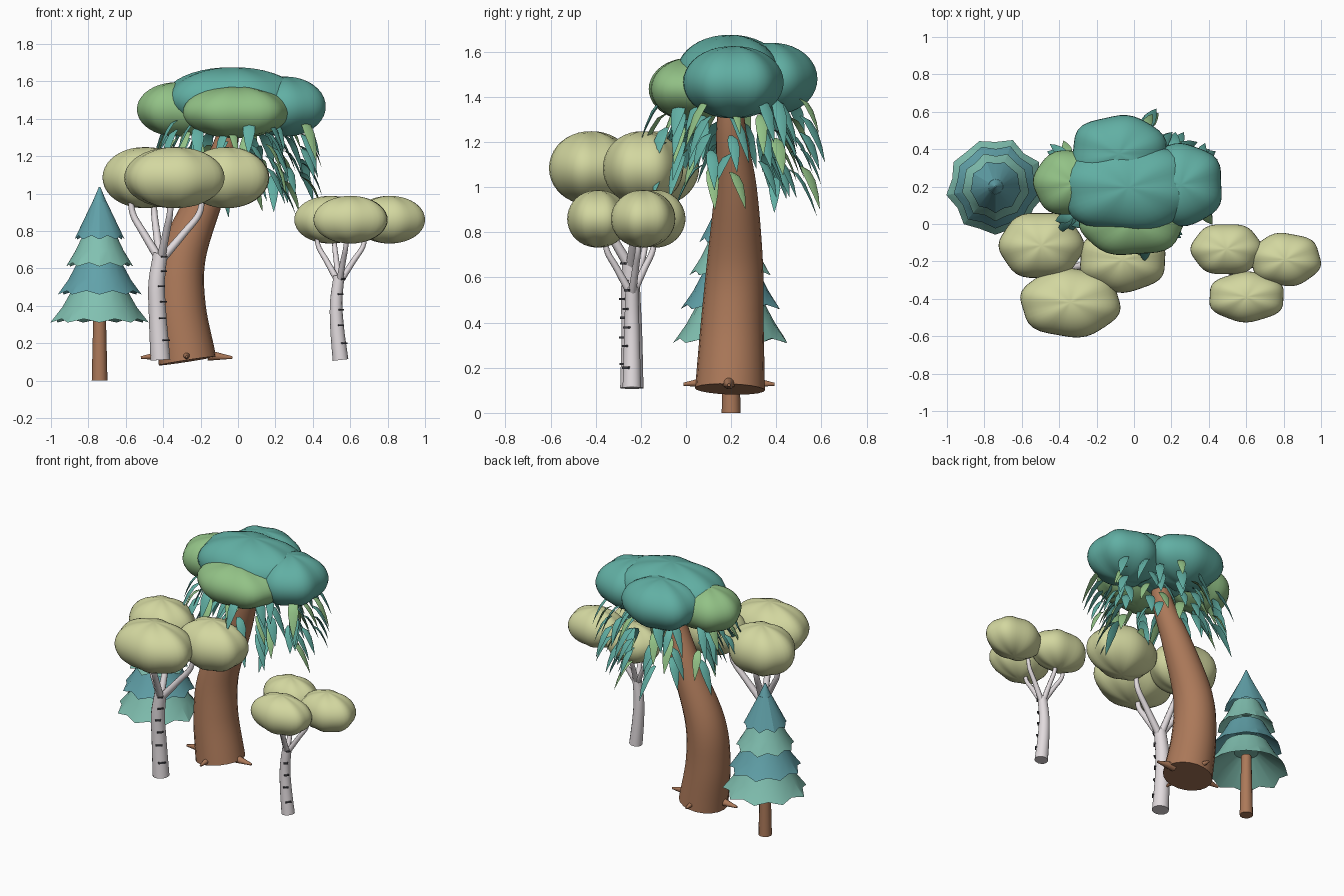
import bpy, bmesh, math, random
from math import sin, cos, pi
from mathutils import Vector

if "Cube" in bpy.data.objects:
    bpy.data.objects.remove(bpy.data.objects["Cube"])
random.seed(4)


def mat(name, c):
    m = bpy.data.materials.new(name)
    m.diffuse_color = (*c, 1)
    m.use_nodes = True
    m.node_tree.nodes["Principled BSDF"].inputs["Base Color"].default_value = m.diffuse_color
    return m


BARK = mat("bark", (0.41, 0.19, 0.10))
WHITE = mat("pale_bark", (0.76, 0.71, 0.73))
DARK = mat("bark_marks", (0.06, 0.06, 0.07))
TEAL = mat("teal_leaf", (0.12, 0.43, 0.37))
GREEN = mat("green_leaf", (0.29, 0.54, 0.24))
OLIVE = mat("olive_leaf", (0.65, 0.68, 0.35))
PINE_BLUE = mat("pine_blue", (0.12, 0.36, 0.40))
PINE_TEAL = mat("pine_teal", (0.22, 0.53, 0.44))


def finish(bm, name, m, smooth=None):
    bmesh.ops.recalc_face_normals(bm, faces=bm.faces)
    me = bpy.data.meshes.new(name)
    bm.to_mesh(me)
    bm.free()
    ob = bpy.data.objects.new(name, me)
    bpy.context.collection.objects.link(ob)
    me.materials.append(m)
    if smooth:
        bpy.ops.object.select_all(action='DESELECT')
        ob.select_set(True)
        bpy.context.view_layer.objects.active = ob
        bpy.ops.object.shade_smooth_by_angle(angle=math.radians(smooth))
    return ob


def loft(bm, rings):
    # bridge rings of points and cap both ends
    vs = [[bm.verts.new(p) for p in r] for r in rings]
    n = len(vs[0])
    for a, b in zip(vs, vs[1:]):
        for i in range(n):
            j = (i + 1) % n
            bm.faces.new((a[i], a[j], b[j], b[i]))
    bm.faces.new(vs[0][::-1])
    bm.faces.new(vs[-1])


def tube(bm, pts, sides=16, steps=5):
    # tapered tube through (x, y, z, radius) points
    P = [Vector(p) for p in pts]
    P = [2 * P[0] - P[1]] + P + [2 * P[-1] - P[-2]]
    path = []
    for i in range(1, len(P) - 2):
        a, b, c, d = P[i - 1:i + 3]
        for k in range(steps):
            t = k / steps
            path.append(0.5 * (2 * b + (c - a) * t + (2 * a - 5 * b + 4 * c - d) * t * t
                               + (3 * b - a - 3 * c + d) * t ** 3))
    path.append(P[-2])
    rings = []
    for i, p in enumerate(path):
        t = (path[min(i + 1, len(path) - 1)] - path[max(i - 1, 0)]).xyz.normalized()
        u = Vector((0, 1, 0)).cross(t).normalized()
        v = t.cross(u)
        rings.append([p.xyz + p.w * (u * cos(2 * pi * k / sides) + v * sin(2 * pi * k / sides))
                      for k in range(sides)])
    loft(bm, rings)


def blob(name, c, r, m, phase=0.0, square=0.01):
    # flattened foliage puff: full outline, soft lobes, slightly pleated toward the poles
    bm = bmesh.new()
    bmesh.ops.create_uvsphere(bm, u_segments=40, v_segments=20, radius=1)
    for v in bm.verts:
        x, y, z = v.co
        a = math.atan2(y, x)
        k = 1.0 + 0.03 * cos(6 * a + phase) - square * cos(4 * a)
        pleat = 1 + 0.03 * cos(6 * a + phase) * math.hypot(x, y)
        v.co = Vector((c[0] + r[0] * x * k, c[1] + r[1] * y * k, c[2] + r[2] * z * pleat))
    finish(bm, name, m, 60)


# --- pine: trunk and four scalloped skirts
PX, PY = -0.74, 0.2
bm = bmesh.new()
tube(bm, [(PX, PY, 0, 0.042), (PX, PY, 0.42, 0.032)], 12, 1)
finish(bm, "pine_trunk", BARK, 40)
for i, (z0, z1, r0, r1) in enumerate([(0.32, 0.50, 0.25, 0.14), (0.47, 0.64, 0.215, 0.115),
                                      (0.62, 0.79, 0.175, 0.085), (0.765, 1.035, 0.132, 0.004)]):
    bm = bmesh.new()
    n = 18

    def ring(r, z, wob):
        out = []
        for k in range(n):
            s = wob if k % 2 else -wob
            a = 2 * pi * k / n + 0.17
            e = 1 + s + wob * 0.4 * sin(2.3 * k + i)
            out.append((PX + r * e * cos(a), PY + r * e * sin(a), z - 0.2 * s))
        return out
    h = z1 - z0
    loft(bm, [ring(r0 * 0.3, z0 + h * 0.7, 0), ring(r0, z0, 0.05),
              ring(r1 + (r0 - r1) * 0.52, z0 + h * 0.42, 0.02), ring(r1, z1, 0)])
    finish(bm, f"pine_skirt_{i + 1}", PINE_BLUE if i % 2 else PINE_TEAL, 25)

# --- big leaning tree: trunk and roots
bm = bmesh.new()
tube(bm, [(-0.27, 0.195, 0.105, 0.155), (-0.312, 0.205, 0.4, 0.139), (-0.295, 0.217, 0.67, 0.124),
          (-0.165, 0.22, 1.0, 0.093), (-0.07, 0.2, 1.25, 0.066), (-0.03, 0.2, 1.45, 0.05)], 20, 6)
finish(bm, "big_trunk", BARK, 50)
for k in range(4):
    d = Vector((cos(k * pi / 2), sin(k * pi / 2), -0.09))
    bm = bmesh.new()
    bmesh.ops.create_cone(bm, cap_ends=True, segments=10, radius1=0.03, radius2=0.007, depth=0.13)
    ob = finish(bm, f"root_{k + 1}", BARK, 50)
    ob.rotation_euler = d.to_track_quat('Z', 'X').to_euler()
    reach = 0.18 if k % 2 == 0 else 0.137
    ob.location = Vector((-0.275, 0.19, 0.145)) + d * reach

# --- big tree canopy
for i, (c, r, m) in enumerate([((-0.03, 0.195, 1.505), (0.37, 0.24, 0.17), TEAL),
                               ((0.25, 0.21, 1.465), (0.228, 0.222, 0.16), TEAL),
                               ((-0.08, 0.375, 1.48), (0.26, 0.208, 0.16), TEAL),
                               ((-0.01, 0.02, 1.435), (0.285, 0.19, 0.138), GREEN),
                               ((-0.32, 0.22, 1.45), (0.22, 0.18, 0.145), GREEN)]):
    blob(f"big_canopy_{i + 1}", c, r, m, i * 1.3 + 1.5, 0.025)


# --- hanging leaves: curved blades in strands below the canopy
def leaf(bm, p, a, L, w):
    d, s = Vector((cos(a), sin(a), 0)), Vector((-sin(a), cos(a), 0))
    rings = []
    for t, k in ((0, 0.35), (0.2, 0.9), (0.45, 1), (0.75, 0.6), (1, 0.03)):
        q = p + d * L * 0.62 * t ** 0.8 - Vector((0, 0, L * t ** 1.4))
        nrm = (d + Vector((0, 0, 0.6))).normalized()
        rings.append([q + s * w * k, q + nrm * w * k * 0.3, q - s * w * k, q - nrm * w * k * 0.15])
    loft(bm, rings)


leaves = [bmesh.new(), bmesh.new()]
STRANDS = 17
for i in range(STRANDS):
    a = 2 * pi * i / STRANDS + random.uniform(-0.1, 0.1)
    k = (0.72, 1.04, 0.88)[i % 3]
    bx, by = -0.01 + 0.36 * k * cos(a), 0.21 + 0.29 * k * sin(a)
    low = 1.15 - 0.06 * cos(a - 0.7) + random.uniform(-0.05, 0.05)
    for j in range(5):
        z = 1.39 + (low - 1.39) * j / 4
        b = a + random.choice((-1, 1)) * random.uniform(0.1, 0.9)
        leaf(leaves[1 if (i * 3 + j) % 4 == 0 else 0], Vector((bx, by, z)), b,
             random.uniform(0.15, 0.22), random.uniform(0.025, 0.034))
finish(leaves[0], "hanging_leaves_teal", TEAL, 40)
finish(leaves[1], "hanging_leaves_green", GREEN, 40)


# --- pale trees: trunk, branches, bark marks and three puffs
def pale_tree(name, trunk, ends, puffs, marks):
    bm = bmesh.new()
    tube(bm, trunk, 14)
    x, y, z, r = trunk[-1]
    for ex, ey, ez in ends:
        dx, dy, h = ex - x, ey - y, ez - z
        tube(bm, [(x, y, z - 0.04, r * 0.62), (x + dx * 0.55, y + dy * 0.55, z + h * 0.33, r * 0.52),
                  (x + dx * 0.92, y + dy * 0.92, z + h * 0.66, r * 0.45), (ex, ey, ez, r * 0.36)], 8)
    finish(bm, name + "_trunk", WHITE, 50)
    bm = bmesh.new()
    for k in range(marks):
        f = (k + 0.9) / marks * (len(trunk) - 1) * 0.98
        i = min(int(f), len(trunk) - 2)
        p = Vector(trunk[i]).lerp(Vector(trunk[i + 1]), f - i)
        a = -0.85 + 0.12 * (-1) ** k
        new = bmesh.ops.create_cube(bm, size=1)['verts']
        for v in new:
            q = Vector((v.co.x * 0.02 + p.w * 0.92, v.co.y * p.w * 0.9, v.co.z * 0.009))
            v.co = p.xyz + Vector((q.x * cos(a) - q.y * sin(a), q.x * sin(a) + q.y * cos(a), q.z))
    finish(bm, name + "_bark_marks", DARK)
    for i, (c, r) in enumerate(puffs):
        blob(f"{name}_puff_{i + 1}", c, r, OLIVE, i * 1.7)


pale_tree("left_pale_tree",
          [(-0.415, -0.24, 0.11, 0.053), (-0.43, -0.24, 0.35, 0.047),
           (-0.435, -0.245, 0.52, 0.044), (-0.415, -0.245, 0.68, 0.038)],
          [(-0.575, -0.18, 1.0), (-0.19, -0.21, 1.0), (-0.36, -0.40, 1.0), (-0.45, -0.11, 1.0)],
          [((-0.495, -0.115, 1.085), (0.225, 0.18, 0.163)), ((-0.34, -0.42, 1.085), (0.268, 0.186, 0.163)),
           ((-0.06, -0.19, 1.085), (0.235, 0.175, 0.163))], 6)
pale_tree("right_pale_tree",
          [(0.548, -0.24, 0.11, 0.042), (0.53, -0.24, 0.28, 0.037),
           (0.525, -0.24, 0.42, 0.033), (0.54, -0.24, 0.56, 0.029)],
          [(0.42, -0.18, 0.8), (0.68, -0.21, 0.8), (0.58, -0.36, 0.8), (0.515, -0.14, 0.8)],
          [((0.495, -0.135, 0.86), (0.19, 0.138, 0.127)), ((0.81, -0.19, 0.86), (0.19, 0.142, 0.127)),
           ((0.602, -0.39, 0.86), (0.205, 0.134, 0.127))], 5)
